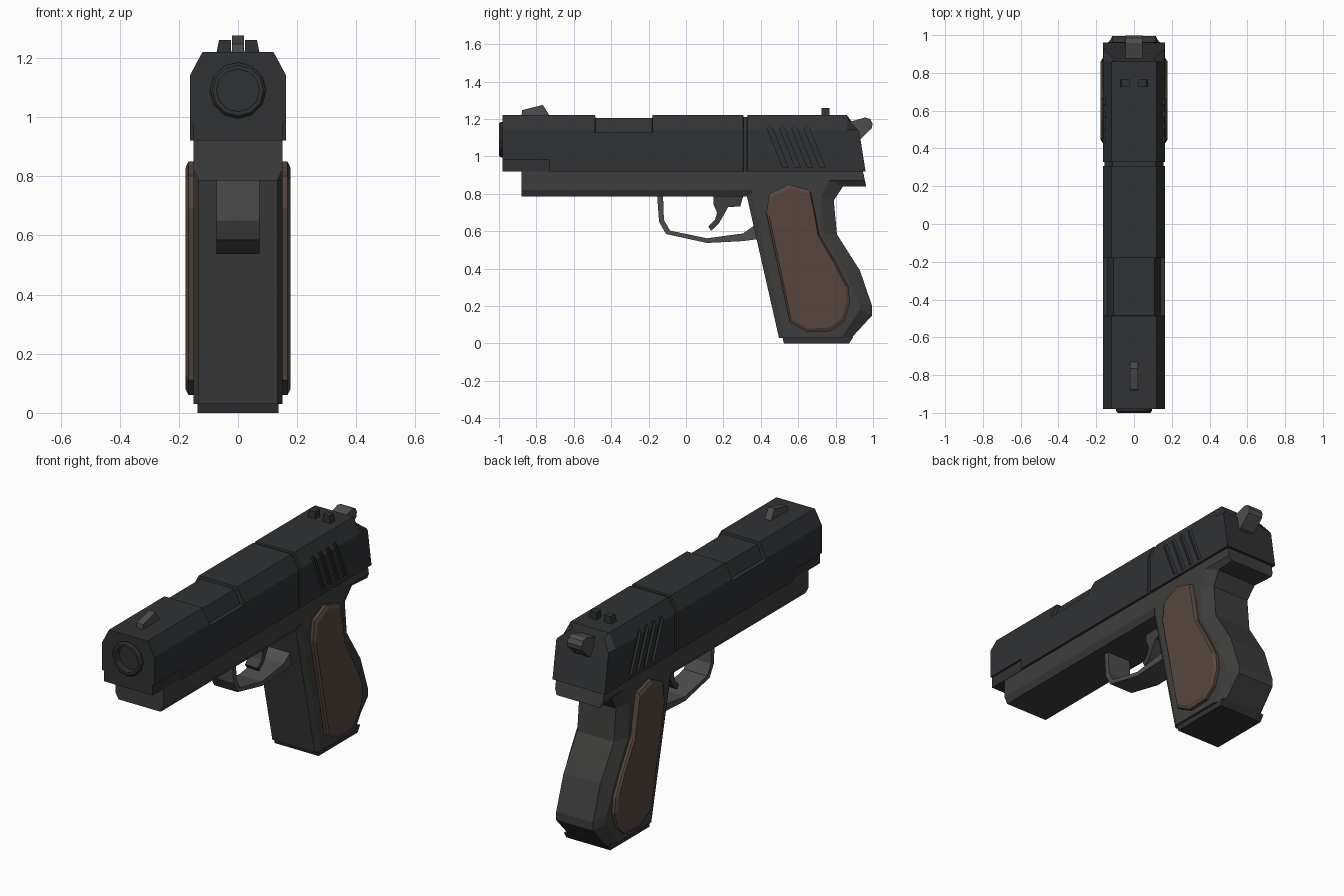
import bpy, bmesh, math

if "Cube" in bpy.data.objects:
    bpy.data.objects.remove(bpy.data.objects["Cube"])


def material(name, rgb):
    m = bpy.data.materials.new(name)
    m.diffuse_color = (*rgb, 1)
    m.use_nodes = True
    m.node_tree.nodes["Principled BSDF"].inputs["Base Color"].default_value = m.diffuse_color
    return m


SLIDE = material("dark_steel", (0.030, 0.032, 0.034))
FRAME = material("frame_steel", (0.048, 0.048, 0.047))
SMALL = material("worn_steel", (0.075, 0.075, 0.075))
BROWN = material("brown_grip", (0.095, 0.062, 0.048))


def finish(name, bm, mat):
    bmesh.ops.recalc_face_normals(bm, faces=bm.faces)
    me = bpy.data.meshes.new(name)
    bm.to_mesh(me)
    bm.free()
    ob = bpy.data.objects.new(name, me)
    bpy.context.collection.objects.link(ob)
    if mat:
        me.materials.append(mat)
    return ob


def add_loft(bm, rings):
    """Skin a sequence of equal-length point rings and cap both ends."""
    vs = [[bm.verts.new(p) for p in r] for r in rings]
    n = len(vs[0])
    for a, b in zip(vs, vs[1:]):
        for i in range(n):
            j = (i + 1) % n
            bm.faces.new((a[i], a[j], b[j], b[i]))
    bm.faces.new(vs[0])
    bm.faces.new(vs[-1])


def loft(name, rings, mat):
    bm = bmesh.new()
    add_loft(bm, rings)
    return finish(name, bm, mat)


def at_x(pts, x):
    return [(x, y, z) for y, z in pts]


def prism(name, pts, x0, x1, mat):
    return loft(name, [at_x(pts, x0), at_x(pts, x1)], mat)


def mirrored(half):
    return half + [(-x, y, z) for x, y, z in reversed(half)]


# Slide: lofted along y with steps for the ejection port and joint groove
def section(y, bottom=0.92, kind="full"):
    upper = {"full": [(.163, 1.128), (.163, 1.14), (.12, 1.22)],
             "port": [(.163, 1.128), (.14, 1.129), (.108, 1.205)],
             "groove": [(.155, 1.128), (.155, 1.137), (.115, 1.21)]}[kind]
    base = .155 if kind == "groove" else .163
    return mirrored([(x, y, z) for x, z in [(base, bottom)] + upper])


slide = loft("slide", [
    section(-.98, .98), section(-.731, .98), section(-.729),
    section(-.486), section(-.484, kind="port"),
    section(-.181, kind="port"), section(-.179),
    section(.306), section(.308, kind="groove"),
    section(.327, kind="groove"), section(.329), section(.86),
    mirrored([(.163, .96, .92), (.163, .927, 1.128), (.16, .922, 1.14), (.10, .872, 1.19)]),
], SLIDE)

# Cutters: slanted grip serrations on both sides and the muzzle bore
bm = bmesh.new()
for i in range(4):
    y = .428 + .066 * i
    slot = [(y, 1.165), (y + .028, 1.165), (y + .118, .94), (y + .09, .94)]
    for s in (-1, 1):
        add_loft(bm, [at_x(slot, s * .149), at_x(slot, s * .2)])


def circle(r, y, n=12):
    return [(r * math.cos(math.tau * i / n), y, 1.09 + r * math.sin(math.tau * i / n))
            for i in range(n)]


add_loft(bm, [circle(.08, -1.1), circle(.08, -.70)])
cutter = finish("slide_cutter", bm, None)
cutter.hide_render = True
cutter.hide_set(True)
cut = slide.modifiers.new("cut", "BOOLEAN")
cut.object = cutter
cut.operation = "DIFFERENCE"
cut.solver = "EXACT"

# Muzzle bushing with an open bore
loft("muzzle", [circle(.078, -.96), circle(.095, -.975), circle(.095, -.99), circle(.086, -1.0),
                circle(.072, -1.0), circle(.070, -.71)], SLIDE)

# Narrow tongue beneath the front of the slide
prism("slide_tongue", [(-.98, .92), (-.72, .92), (-.72, .985), (-.98, .985)], -.152, .152, SLIDE)

# Frame rail with chamfered lower edges
loft("frame_rail", [mirrored([(.15, y, .93), (.15, y, .82), (.132, y, .785)])
                    for y in (-.88, .40)], FRAME)

# Grip: each row is outer y, z, half width, then inset y, z on the flat side
grip = [(.30, .925, .133, .32, .925), (.326, .785, .133, .352, .80),
        (.497, .03, .133, .525, .03), (.885, .03, .115, .83, .03),
        (.995, .15, .115, .93, .18), (.995, .20, .115, .925, .22),
        (.93, .39, .115, .855, .375), (.807, .583, .115, .735, .59),
        (.79, .765, .115, .72, .78), (.84, .84, .125, .765, .87),
        (.963, .84, .135, .955, .87), (.945, .925, .145, .945, .925)]
rings = []
for s in (-1, 1):
    side = [[(s * .15, r[3], r[4]) for r in grip], [(s * r[2], r[0], r[1]) for r in grip]]
    rings += side if s < 0 else side[::-1]
loft("grip_frame", rings, FRAME)

# Magazine base
prism("magazine_base", [(.524, 0), (.872, 0), (.895, .035), (.515, .035)], -.137, .137, SLIDE)

# Brown side panels with bevelled rims
panel = [(.43, .695), (.444, .80), (.55, .85), (.665, .818), (.69, .70), (.71, .583),
         (.80, .433), (.868, .30), (.877, .214), (.845, .118), (.78, .066),
         (.652, .060), (.556, .112)]
inner = [(.645 + (y - .645) * .93, .44 + (z - .44) * .95) for y, z in panel]
for s, side in ((-1, "left"), (1, "right")):
    loft(f"grip_panel_{side}", [at_x(panel, s * .14), at_x(panel, s * .167),
                                at_x(inner, s * .177)], BROWN)

# Trigger guard as a bent strip
prism("trigger_guard", [(-.155, .80), (-.144, .65), (-.107, .585), (.112, .537), (.305, .547),
                        (.40, .56), (.40, .65), (.364, .63), (.305, .588), (.112, .562),
                        (-.085, .603), (-.118, .66), (-.123, .80)], -.073, .073, SMALL)

# Trigger
prism("trigger", [(.148, .80), (.146, .745), (.166, .70), (.155, .66), (.12, .625), (.134, .602),
                  (.175, .64), (.225, .728), (.29, .733), (.31, .80)], -.04, .04, FRAME)

# Sights
prism("front_sight", [(-.88, 1.20), (-.877, 1.247), (-.765, 1.275), (-.718, 1.20)],
      -.02, .02, SMALL)
for s, side in ((-1, "left"), (1, "right")):
    loft(f"rear_sight_{side}", [[(s * a, .724, z), (s * b, .724, z), (s * b, .766, z),
                                 (s * a, .766, z)]
                                for a, b, z in ((.022, .076, 1.20), (.024, .064, 1.26))], SLIDE)

# Hammer
prism("hammer", [(.84, 1.17), (.877, 1.185), (.957, 1.208), (.985, 1.20), (.998, 1.175),
                 (.993, 1.15), (.93, 1.09), (.84, 1.07)], -.045, .045, SMALL)
